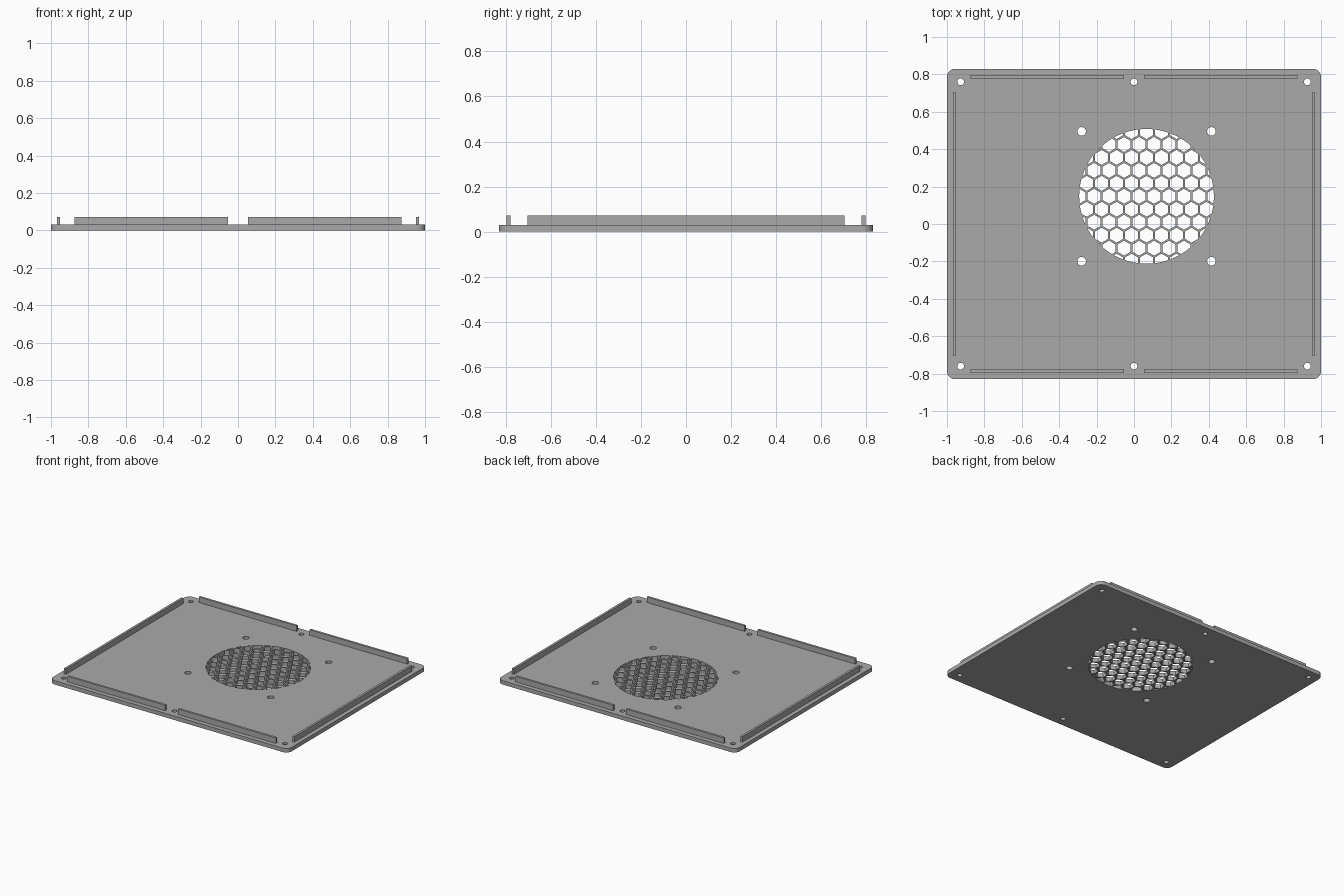
import bpy, bmesh, math

cube = bpy.data.objects.get("Cube")
if cube:
    bpy.data.objects.remove(cube, do_unlink=True)

grey = bpy.data.materials.new("plain grey")
grey.use_nodes = True
colour = (0.4, 0.4, 0.4, 1)
grey.diffuse_color = colour
grey.node_tree.nodes["Principled BSDF"].inputs["Base Color"].default_value = colour

THICK = 0.03
RAIL_TOP = 0.072
HALF_X, HALF_Y, CORNER = 1.0, 0.83, 0.045
VENT_X, VENT_Y, VENT_R = 0.067, 0.148, 0.36


def ring(x, y, r, n, start=0.0, sweep=math.tau):
    return [(x + r * math.cos(start + sweep * i / n),
             y + r * math.sin(start + sweep * i / n)) for i in range(n)]


def prism(bm, points, z0, z1):
    low = [bm.verts.new((x, y, z0)) for x, y in points]
    high = [bm.verts.new((x, y, z1)) for x, y in points]
    bm.faces.new(low[::-1])
    bm.faces.new(high)
    for i in range(len(points)):
        j = (i + 1) % len(points)
        bm.faces.new((low[i], low[j], high[j], high[i]))


def make(name, outlines, z0, z1):
    bm = bmesh.new()
    for points in outlines:
        prism(bm, points, z0, z1)
    mesh = bpy.data.meshes.new(name)
    bm.to_mesh(mesh)
    bm.free()
    mesh.materials.append(grey)
    obj = bpy.data.objects.new(name, mesh)
    bpy.context.collection.objects.link(obj)
    return obj


def boolean(obj, cutter, operation):
    # Bake the cut, then drop the cutter
    mod = obj.modifiers.new("cut", "BOOLEAN")
    mod.operation, mod.solver, mod.object = operation, "EXACT", cutter
    bpy.context.view_layer.update()
    graph = bpy.context.evaluated_depsgraph_get()
    baked = bpy.data.meshes.new_from_object(obj.evaluated_get(graph))
    obj.modifiers.clear()
    obj.data = baked
    bpy.data.objects.remove(cutter, do_unlink=True)


# Base plate with rounded corners
outline = []
for k, (sx, sy) in enumerate([(1, 1), (-1, 1), (-1, -1), (1, -1)]):
    cx, cy = sx * (HALF_X - CORNER), sy * (HALF_Y - CORNER)
    outline += ring(cx, cy, CORNER, 8, k * math.pi / 2, math.pi / 2)
    end = (k + 1) * math.pi / 2
    outline.append((cx + CORNER * math.cos(end), cy + CORNER * math.sin(end)))
plate = make("base_plate", [outline], 0, THICK)

# Honeycomb vent: hexagon openings trimmed to a circle
PITCH = 0.08
hexes = []
for row in range(-6, 7):
    for col in range(-6, 7):
        x = (col + (0 if row % 2 else 0.5)) * PITCH
        y = row * PITCH * math.sqrt(3) / 2
        if math.hypot(x, y) < VENT_R + 0.04:
            hexes.append(ring(VENT_X + x, VENT_Y + y, 0.04, 6, math.pi / 6))
vent = make("vent_cutter", hexes, -0.05, 0.1)
disc = make("disc_cutter", [ring(VENT_X, VENT_Y, VENT_R, 96)], -0.1, 0.15)
vent.hide_render = disc.hide_render = True
boolean(vent, disc, "INTERSECT")
boolean(plate, vent, "DIFFERENCE")

# Screw holes round the rim and round the vent
holes = [ring(x, y, 0.018, 24) for x in (-0.927, 0, 0.927) for y in (-0.76, 0.76)]
holes += [ring(VENT_X + sx * 0.347, VENT_Y + sy * 0.347, 0.023, 24)
          for sx in (-1, 1) for sy in (-1, 1)]
drill = make("hole_cutter", holes, -0.05, 0.1)
drill.hide_render = True
boolean(plate, drill, "DIFFERENCE")


# Locating rails along the four edges
def rail(name, x, y, hx, hy):
    box = [(x - hx, y - hy), (x + hx, y - hy), (x + hx, y + hy), (x - hx, y + hy)]
    make(name, [box], THICK, RAIL_TOP)


for side, s in (("left", 1), ("right", -1)):
    rail(side + "_rail", s * 0.959, 0, 0.0085, 0.703)
    for end, t in (("front", -1), ("back", 1)):
        rail(f"{end}_{side}_rail", s * 0.464, t * 0.787, 0.41, 0.0085)
